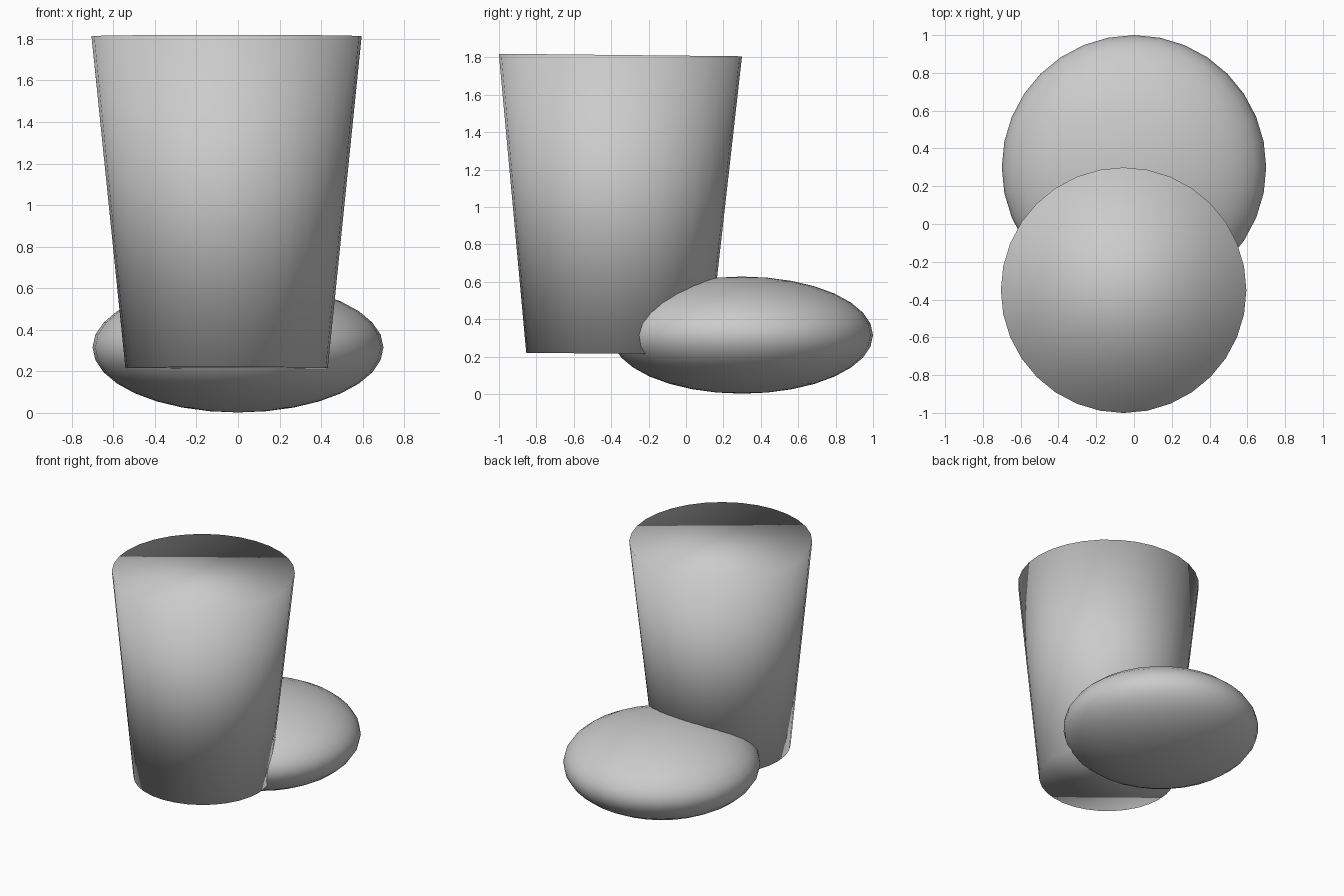
import bpy
import math

if "Cube" in bpy.data.objects:
    bpy.data.objects.remove(bpy.data.objects["Cube"])

# one plain grey for everything
grey = bpy.data.materials.new("plain grey")
grey.diffuse_color = (0.6, 0.6, 0.6, 1.0)
grey.use_nodes = True
grey.node_tree.nodes["Principled BSDF"].inputs["Base Color"].default_value = grey.diffuse_color


def finish(name):
    """Name the new object, colour it and shade it smooth all over."""
    obj = bpy.context.object
    obj.name = name
    obj.data.materials.append(grey)
    for face in obj.data.polygons:
        face.use_smooth = True
    return obj


# flattened round base
bpy.ops.mesh.primitive_uv_sphere_add(
    segments=32, ring_count=16, radius=1, location=(0, 0.3, 0.315))
base = finish("rounded_base")
base.scale = (0.7, 0.7, 0.313)

# closed tapered body, wider at the top, leaning back very slightly
bpy.ops.mesh.primitive_cone_add(
    vertices=32, radius1=0.487, radius2=0.65, depth=1.597,
    end_fill_type='NGON', location=(-0.055, -0.359, 1.014),
    rotation=(math.radians(-0.6), 0, 0))
finish("tapered_body")
